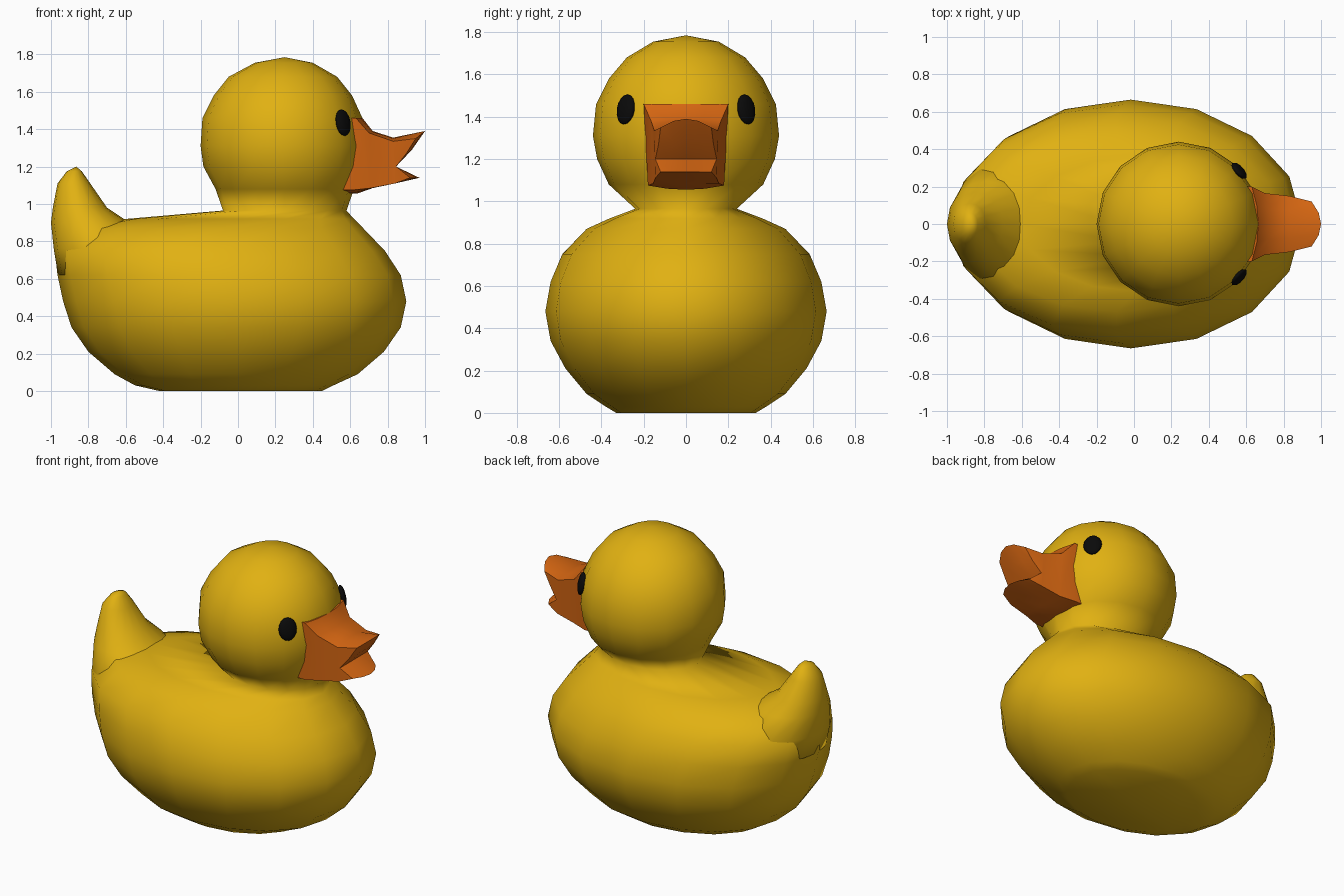
import bpy
import bmesh
from math import sin, cos, pi, atan2, radians
from mathutils import Vector

default_cube = bpy.data.objects.get("Cube")
if default_cube:
    bpy.data.objects.remove(default_cube, do_unlink=True)


def make_material(name, colour):
    mat = bpy.data.materials.new(name)
    mat.use_nodes = True
    mat.diffuse_color = (*colour, 1)
    mat.node_tree.nodes["Principled BSDF"].inputs["Base Color"].default_value = (*colour, 1)
    return mat


yellow = make_material("warm yellow", (0.75, 0.44, 0.006))
orange = make_material("beak orange", (0.68, 0.135, 0.006))
black = make_material("eye black", (0.003, 0.003, 0.003))


def finish(bm, name, mat, smooth_angle=180):
    """Turn a bmesh into a shaded, coloured object."""
    bmesh.ops.recalc_face_normals(bm, faces=bm.faces)
    mesh = bpy.data.meshes.new(name)
    bm.to_mesh(mesh)
    bm.free()
    mesh.materials.append(mat)
    obj = bpy.data.objects.new(name, mesh)
    bpy.context.collection.objects.link(obj)
    bpy.ops.object.select_all(action="DESELECT")
    obj.select_set(True)
    bpy.context.view_layer.objects.active = obj
    bpy.ops.object.shade_smooth_by_angle(angle=radians(smooth_angle))
    return obj


def loft(name, rings, tip, mat, sides=16):
    """Stack elliptical rings (height, back x, front x, half width) up to a tip point."""
    bm = bmesh.new()
    previous = None
    for z, back, front, half_width in rings:
        centre, radius = (back + front) / 2, (front - back) / 2
        angles = [2 * pi * i / sides for i in range(sides)]
        ring = [bm.verts.new((centre + radius * cos(a), half_width * sin(a), z)) for a in angles]
        if previous is None:
            bm.faces.new(ring)
        else:
            for i in range(sides):
                j = (i + 1) % sides
                bm.faces.new((previous[i], previous[j], ring[j], ring[i]))
        previous = ring
    top = bm.verts.new(tip)
    for i in range(sides):
        bm.faces.new((previous[i], previous[(i + 1) % sides], top))
    return finish(bm, name, mat)


# Body, neck and head in one smooth skin
body_rings = [
    (0, -0.42, 0.45, 0.33),
    (0.03, -0.55, 0.51, 0.38),
    (0.09, -0.66, 0.64, 0.47),
    (0.21, -0.8, 0.78, 0.57),
    (0.34, -0.89, 0.87, 0.64),
    (0.48, -0.935, 0.9, 0.665),
    (0.62, -0.965, 0.87, 0.64),
    (0.75, -0.98, 0.785, 0.585),
    (0.87, -0.85, 0.67, 0.47),
    (0.92, -0.6, 0.62, 0.36),
    (0.965, -0.08, 0.58, 0.24),
    (1.08, -0.12, 0.62, 0.365),
    (1.2, -0.185, 0.665, 0.42),
    (1.31, -0.2, 0.68, 0.44),
    (1.46, -0.19, 0.665, 0.425),
    (1.58, -0.13, 0.61, 0.365),
    (1.68, -0.05, 0.53, 0.28),
    (1.755, 0.09, 0.4, 0.155),
]
loft("body_and_head", body_rings, (0.25, 0, 1.785), yellow)

# Upturned tail growing out of the back of the body
tail_rings = [
    (0.62, -0.962, -0.4, 0.3),
    (0.76, -0.985, -0.45, 0.32),
    (0.9, -1, -0.58, 0.23),
    (0.98, -0.99, -0.7, 0.17),
    (1.11, -0.965, -0.79, 0.11),
    (1.175, -0.915, -0.835, 0.06),
]
loft("tail", tail_rings, (-0.865, 0, 1.2), yellow)

# Open beak: side profile (x, z, half width, front rounding, edge drop) swept across y
beak_profile = [
    (0.56, 1.46, 0.2, 0, 0),
    (0.665, 1.46, 0.2, 0.035, 0),
    (0.72, 1.39, 0.165, 0.02, 0.01),
    (0.83, 1.355, 0.15, 0, 0.02),
    (1, 1.39, 0.12, 0.05, 0.04),
    (0.93, 1.29, 0.13, 0.03, 0.02),
    (0.845, 1.2, 0.145, 0, 0),
    (0.97, 1.14, 0.12, 0.05, 0),
    (0.84, 1.11, 0.145, 0, 0),
    (0.72, 1.085, 0.155, 0.01, 0),
    (0.635, 1.055, 0.18, 0.02, -0.02),
    (0.5, 1.055, 0.18, 0, -0.02),
]
beak_side = [(0, 1, 10, 11), (1, 2, 9, 10), (2, 3, 8, 9), (3, 6, 8), (3, 4, 5, 6), (6, 7, 8)]
bm = bmesh.new()
columns = []
for t in (-1, -0.5, 0, 0.5, 1):
    columns.append([bm.verts.new((x - rounding * t * t, t * w, z - drop * t * t))
                    for x, z, w, rounding, drop in beak_profile])
for left, right in zip(columns, columns[1:]):
    for i in range(len(left)):
        j = (i + 1) % len(left)
        bm.faces.new((left[i], left[j], right[j], right[i]))
for column in (columns[0], columns[-1]):
    for face in beak_side:
        bm.faces.new([column[i] for i in face])
finish(bm, "beak", orange, 50)

# Flattened oval eyes sitting on the head surface
for name, side in (("right_eye", -1), ("left_eye", 1)):
    bm = bmesh.new()
    bmesh.ops.create_uvsphere(bm, u_segments=10, v_segments=8, radius=1)
    bmesh.ops.scale(bm, verts=bm.verts, vec=(0.022, 0.056, 0.072))
    eye = finish(bm, name, black)
    eye.location = Vector((0.562, side * 0.285, 1.435))
    eye.rotation_euler = (0, radians(-11), side * atan2(0.29, 0.32))
